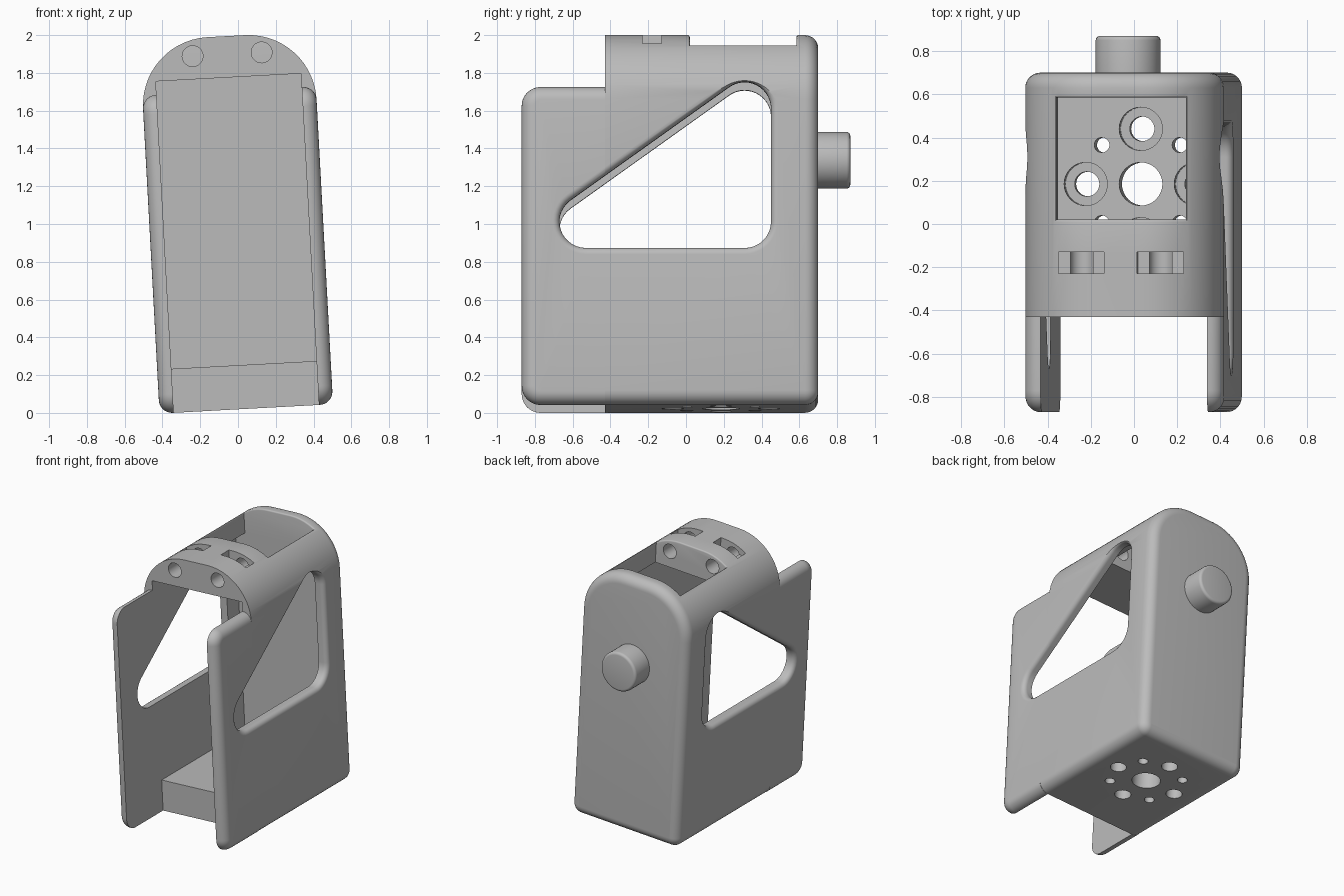
import bpy, bmesh
from math import sin, cos, radians, pi
from mathutils import Matrix

if "Cube" in bpy.data.objects:
    bpy.data.objects.remove(bpy.data.objects["Cube"])

# One grey plastic for the whole housing
grey = bpy.data.materials.new("grey plastic")
grey.use_nodes = True
grey.diffuse_color = (0.5, 0.5, 0.5, 1)
grey.node_tree.nodes["Principled BSDF"].inputs["Base Color"].default_value = (0.5, 0.5, 0.5, 1)

HALF, INNER, HEIGHT = 0.46, 0.385, 1.976
FRONT, SPLIT, BACK = -0.87, -0.43, 0.70
TILT = Matrix.Translation((0.044, 0, 0.0213)) @ Matrix.Rotation(radians(-3.1), 4, 'Y')


def arc(cx, cy, r, a0, a1, steps=10):
    angles = [radians(a0 + (a1 - a0) * i / steps) for i in range(steps + 1)]
    return [(cx + r * cos(a), cy + r * sin(a)) for a in angles]


def loft(name, axis, rings):
    """Skin a list of (position, outline) rings stacked along an axis."""
    place = {'x': lambda d, p, q: (d, p, q),
             'y': lambda d, p, q: (p, d, q),
             'z': lambda d, p, q: (p, q, d)}[axis]
    bm = bmesh.new()
    loops = [[bm.verts.new(place(d, *pt)) for pt in outline] for d, outline in rings]
    for a, b in zip(loops, loops[1:]):
        for i in range(len(a)):
            bm.faces.new((a[i - 1], a[i], b[i], b[i - 1]))
    bm.faces.new(loops[0])
    bm.faces.new(loops[-1])
    bmesh.ops.recalc_face_normals(bm, faces=bm.faces)
    mesh = bpy.data.meshes.new(name)
    bm.to_mesh(mesh)
    bm.free()
    mesh.materials.append(grey)
    obj = bpy.data.objects.new(name, mesh)
    bpy.context.collection.objects.link(obj)
    return obj


def rounding(r, steps=7):
    """(advance, inset) pairs of a quarter round."""
    return [(r * sin(t), r * (1 - cos(t))) for t in (pi / 2 * i / steps for i in range(steps + 1))]


def box(name, x0, x1, y0, y1, z0, z1):
    outline = [(x0, y0), (x1, y0), (x1, y1), (x0, y1)]
    return loft(name, 'z', [(z0, outline), (z1, outline)])


def rod(name, axis, p, q, r, d0, d1):
    outline = arc(p, q, r, 0, 360, 32)[:-1]
    return loft(name, axis, [(d0, outline), (d1, outline)])


def carve(obj, cutters):
    for c in cutters:
        mod = obj.modifiers.new("cut", 'BOOLEAN')
        mod.operation, mod.solver, mod.object = 'DIFFERENCE', 'EXACT', c
    graph = bpy.context.evaluated_depsgraph_get()
    mesh = bpy.data.meshes.new_from_object(obj.evaluated_get(graph))
    obj.modifiers.clear()
    obj.data = mesh


# Arched shell with a rounded back rim
def arch(d):
    r, low, top = 0.36, 0.075, HEIGHT - 0.36
    return (arc(HALF - r, top, r - d, 0, 90, 14) + arc(r - HALF, top, r - d, 90, 180, 14)
            + arc(low - HALF, low, low - d, 180, 270, 7) + arc(HALF - low, low, low - d, 270, 360, 7))


shell = loft("shell", 'y', [(SPLIT, arch(0))] + [(BACK - 0.07 + a, arch(d)) for a, d in rounding(0.07)])


# Side plates reaching forward of the shell
def plate_outline(d):
    r, top = 0.1, 1.685
    return ([(SPLIT, d), (SPLIT, top - d)] + arc(FRONT + r, top - r, r - d, 90, 180)
            + arc(FRONT + r, r, r - d, 180, 270))


def window_outline(grow):
    r = 0.14 + grow
    return (arc(0.31, 0.97, r, -90, 0) + arc(0.31, 1.57, r, 0, 125.5, 14)
            + arc(-0.53, 0.97, r, 125.5, 270, 14))


plates, windows = [], []
for side, s in (("left", 1), ("right", -1)):
    plates.append(loft(side + "_plate", 'x', [(s * INNER, plate_outline(0))]
                       + [(s * (HALF - 0.07 + a), plate_outline(d)) for a, d in rounding(0.07)]))
    # Triangular window cutter, flared to round the outer rim
    flare = [(s * (HALF - 0.035 + a), window_outline(d)) for a, d in rounding(0.035)]
    windows.append(loft(side + "_window_cutter", 'x', [(s * 0.3, window_outline(0))] + flare
                        + [(s * 0.5, window_outline(0.035))]))

# Cavity and the roof opening
MOUTH, Y0, Y1 = 0.30, 0.02, 0.585
cavity = box("cavity_cutter", -INNER, INNER, -0.6, 0.59, 0.233, 1.757)
mouth = box("mouth_cutter", -MOUTH, MOUTH, Y0, Y1, 1.7, 2.2)

# Roof bores with tie slots across them
roof = []
for s in (1, -1):
    roof.append(rod("bore_cutter", 'y', s * 0.183, 1.88, 0.055, -0.6, 0.2))
    roof.append(box("slot_cutter", s * 0.183 - 0.107, s * 0.183 + 0.107, -0.23, -0.13, 1.895, 2.2))

# Floor holes: centre, four counterbored, four small
cy = 0.185
floor = [rod("centre_cutter", 'z', 0, cy, 0.1, -0.1, 0.4)]
for i in range(4):
    a = pi / 2 * i
    x, y = 0.255 * cos(a), cy + 0.255 * sin(a)
    floor.append(rod("screw_cutter", 'z', x, y, 0.057, -0.1, 0.4))
    floor.append(rod("counterbore_cutter", 'z', x, y, 0.1, 0.12, 0.4))
    a += pi / 4
    floor.append(rod("pin_cutter", 'z', 0.255 * cos(a), cy + 0.255 * sin(a), 0.035, -0.1, 0.4))

carve(shell, [cavity, mouth] + windows + roof + floor)
for plate, window in zip(plates, windows):
    carve(plate, [window])
for c in [cavity, mouth] + windows + roof + floor:
    bpy.data.objects.remove(c)


# Soften the rim of the roof opening
def on_rim(v):
    x, y, z = v.co
    inside = abs(x) < MOUTH + 0.001 and Y0 - 0.001 < y < Y1 + 0.001
    edge = abs(abs(x) - MOUTH) < 0.001 or min(abs(y - Y0), abs(y - Y1)) < 0.001
    return inside and edge and z > 1.85


def outer(f):
    return f.normal.z > 0.5


bm = bmesh.new()
bm.from_mesh(shell.data)
bm.normal_update()
rim = [e for e in bm.edges if all(map(on_rim, e.verts)) and len(e.link_faces) == 2
       and outer(e.link_faces[0]) != outer(e.link_faces[1])]
bmesh.ops.bevel(bm, geom=rim, offset=0.025, segments=4, profile=0.5, affect='EDGES', clamp_overlap=True)
bm.to_mesh(shell.data)
bm.free()

# Round peg on the back
peg = loft("back_peg", 'y', [(BACK - 0.02, arc(0, 1.318, 0.15, 0, 360, 48)[:-1])]
           + [(0.85 + a, arc(0, 1.318, 0.15 - d, 0, 360, 48)[:-1]) for a, d in rounding(0.02, 4)])

# Lean the whole part and shade it
for obj in [shell, peg] + plates:
    obj.data.transform(TILT)
    bpy.ops.object.select_all(action='DESELECT')
    obj.select_set(True)
    bpy.context.view_layer.objects.active = obj
    bpy.ops.object.shade_smooth_by_angle(angle=radians(30))
